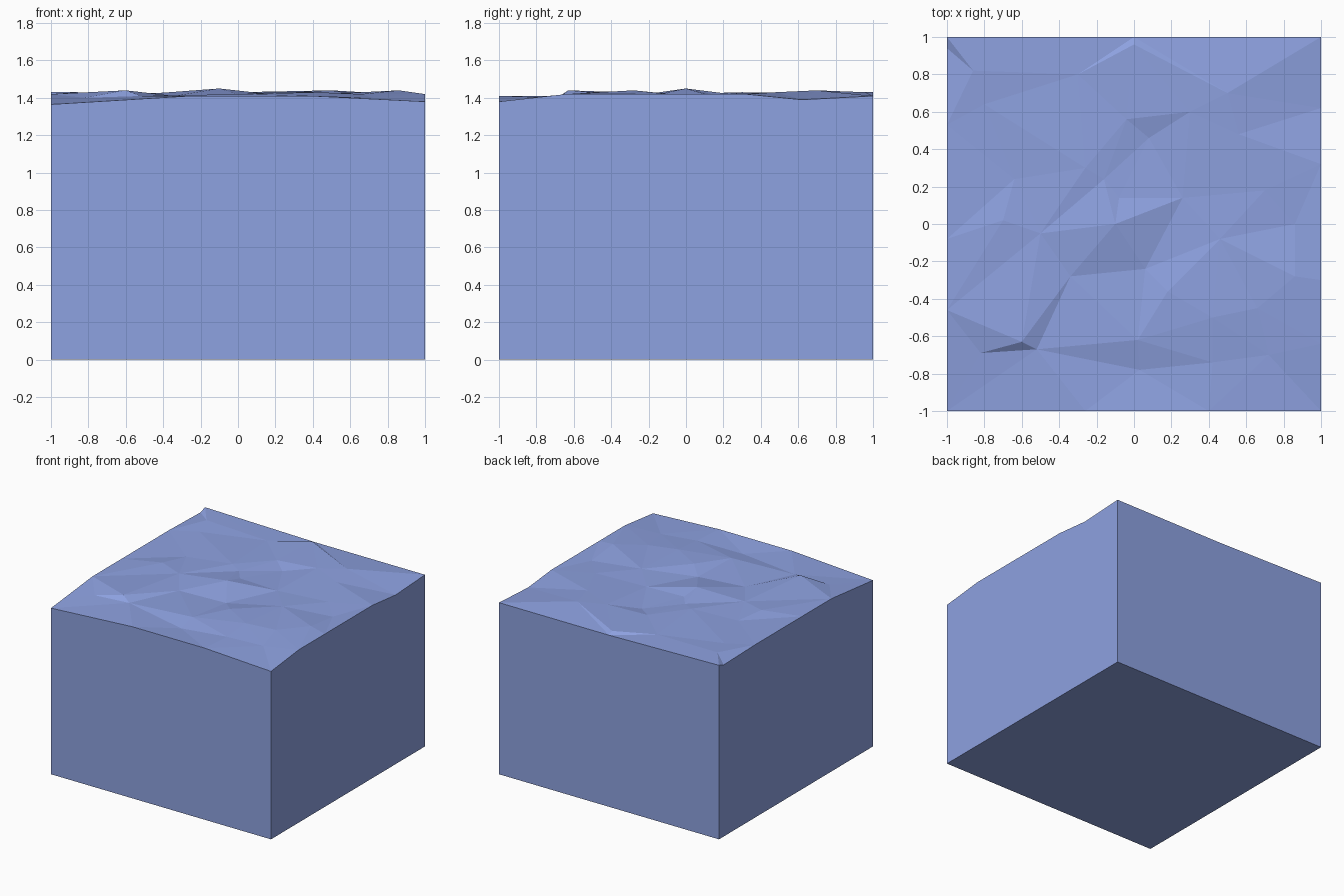
import bpy, bmesh
from mathutils import Vector
from mathutils.geometry import delaunay_2d_cdt

if "Cube" in bpy.data.objects:
    bpy.data.objects.remove(bpy.data.objects["Cube"])

# Facet corners of the terrain, grouped by height (x, y)
levels = {
    1.365: [(-1, -1)],
    1.38: [(1, -1), (-1, -.85)],
    1.39: [(1, .62), (.03, -.78)],
    1.40: [(.06, -.24), (-.82, -.69), (.08, .46), (.72, -.7)],
    1.41: [(1, 1), (.4, -1), (-.26, -1), (0, 1), (-1, .94), (-.52, -.67),
           (-.64, .24), (.26, .14), (.42, -.74), (.86, 0), (-.34, -.28)],
    1.42: [(1, -.64), (1, -.3), (1, .32), (-1, -.08), (-1, .53), (-1, -.46),
           (-.16, .24), (-.08, .14), (.02, -.62), (.7, .18), (-.8, .64),
           (.66, -.45), (-.04, .56), (-.5, -.05), (.46, -.08), (-.3, .8)],
    1.43: [(-1, 1), (-.86, .82), (-.26, .3), (-.7, .02), (.3, .6),
           (.18, -.36), (.56, .48), (0, .96), (.42, -.5)],
    1.44: [(-.6, -.63), (.86, -.28), (.5, .7)],
    1.45: [(-.1, 0)],
}
points = [(x, y, z) for z, group in levels.items() for x, y in group]
flat, _, faces, origin, _, _ = delaunay_2d_cdt(
    [Vector(p[:2]) for p in points], [], [], 0, 1e-5)

# Rough low-poly top surface
bm = bmesh.new()
verts = [bm.verts.new((p.x, p.y, points[origin[i][0]][2])) for i, p in enumerate(flat)]
for f in faces:
    bm.faces.new([verts[i] for i in f])

# Straight walls dropped from the rim, closed by a flat base
rim = [e for e in bm.edges if e.is_boundary]
skirt = bmesh.ops.extrude_edge_only(bm, edges=rim)["geom"]
for v in skirt:
    if isinstance(v, bmesh.types.BMVert):
        v.co.z = 0
bmesh.ops.holes_fill(bm, edges=[e for e in bm.edges if e.is_boundary], sides=0)
bmesh.ops.recalc_face_normals(bm, faces=bm.faces[:])

mesh = bpy.data.meshes.new("ground_block")
bm.to_mesh(mesh)
bm.free()
block = bpy.data.objects.new("ground_block", mesh)
bpy.context.collection.objects.link(block)

# Soft blue surface
mat = bpy.data.materials.new("soft_blue")
mat.diffuse_color = (0.27, 0.36, 0.75, 1)
mat.use_nodes = True
mat.node_tree.nodes["Principled BSDF"].inputs["Base Color"].default_value = mat.diffuse_color
mesh.materials.append(mat)
